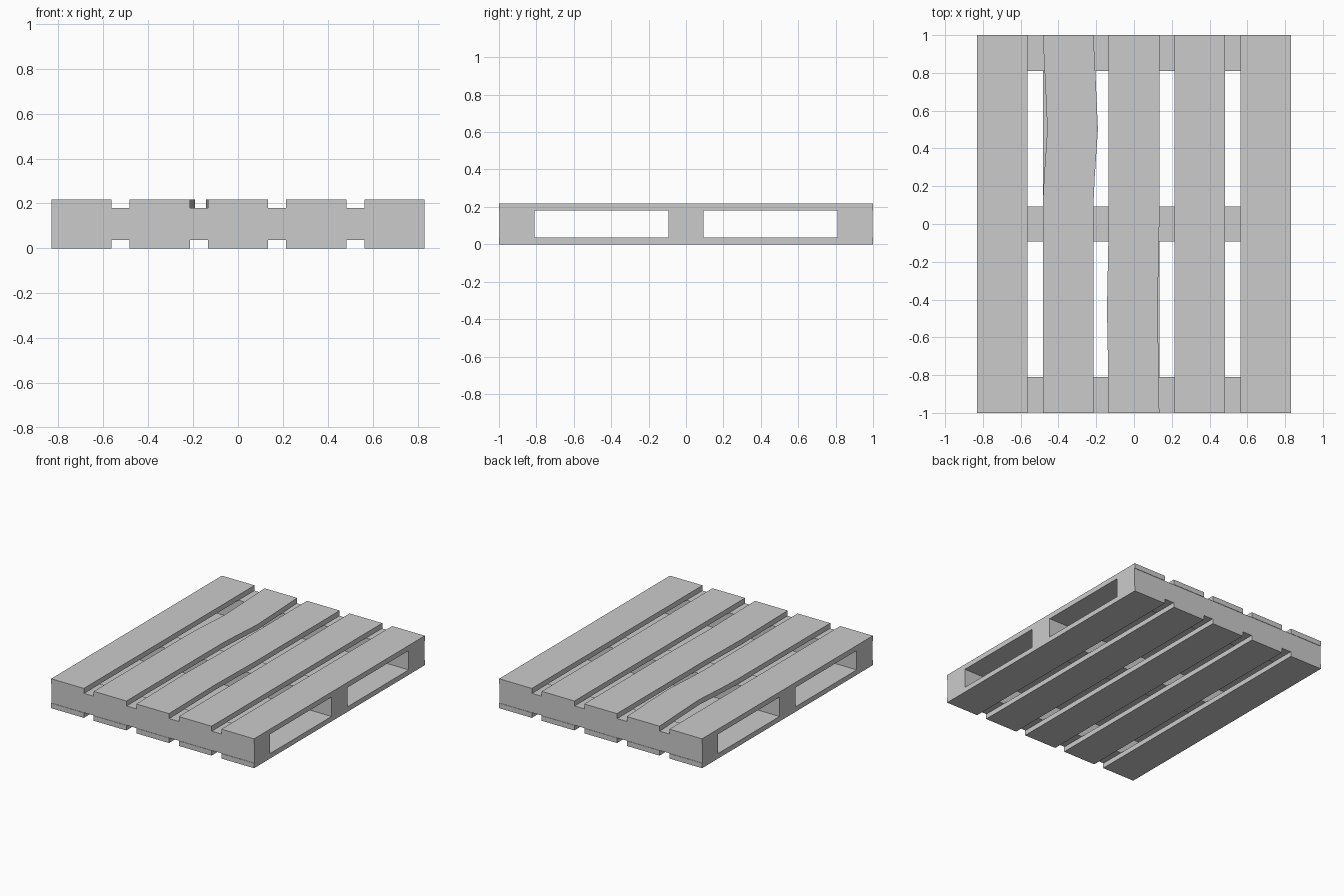
import bpy

if "Cube" in bpy.data.objects:
    bpy.data.objects.remove(bpy.data.objects["Cube"])

CENTRES = [-0.698, -0.349, 0.0, 0.349, 0.698]
HALF = 0.134
Z_LOW, Z_MID, Z_TOP = 0.037, 0.18, 0.218


def plank(name, x, half_x, stations, z0, z1):
    """Board along y; stations are (y, sideways shift) cross-sections."""
    verts, faces = [], []
    for y, dx in stations:
        l, r = x - half_x + dx, x + half_x + dx
        verts += [(l, y, z0), (r, y, z0), (r, y, z1), (l, y, z1)]
    n = len(stations)
    for i in range(n - 1):
        a, b = 4 * i, 4 * i + 4
        for k in range(4):
            m = (k + 1) % 4
            faces.append((a + k, b + k, b + m, a + m))
    e = 4 * (n - 1)
    faces += [(0, 1, 2, 3), (e + 3, e + 2, e + 1, e)]
    mesh = bpy.data.meshes.new(name)
    mesh.from_pydata(verts, [], faces)
    mesh.update()
    obj = bpy.data.objects.new(name, mesh)
    bpy.context.collection.objects.link(obj)
    return obj


straight = [(-1, 0), (1, 0)]
# Two of the top boards are slightly warped
warps = {
    1: [(-1, 0), (0.1, 0), (0.25, 0.007), (0.5, 0.024), (0.75, 0.013), (1, 0)],
    2: [(-1, 0), (-0.72, -0.004), (-0.45, -0.009), (-0.2, -0.004), (0, 0), (1, 0)],
}

# Top and bottom boards
for i, x in enumerate(CENTRES):
    plank(f"bottom_board_{i + 1}", x, HALF, straight, 0, Z_LOW)
    plank(f"top_board_{i + 1}", x, HALF, warps.get(i, straight), Z_MID, Z_TOP)

# Cross beams between the two decks
for name, y in (("front_beam", -0.904), ("middle_beam", 0), ("back_beam", 0.904)):
    plank(name, 0, 0.832, [(y - 0.093, 0), (y + 0.093, 0)], Z_LOW, Z_MID)
